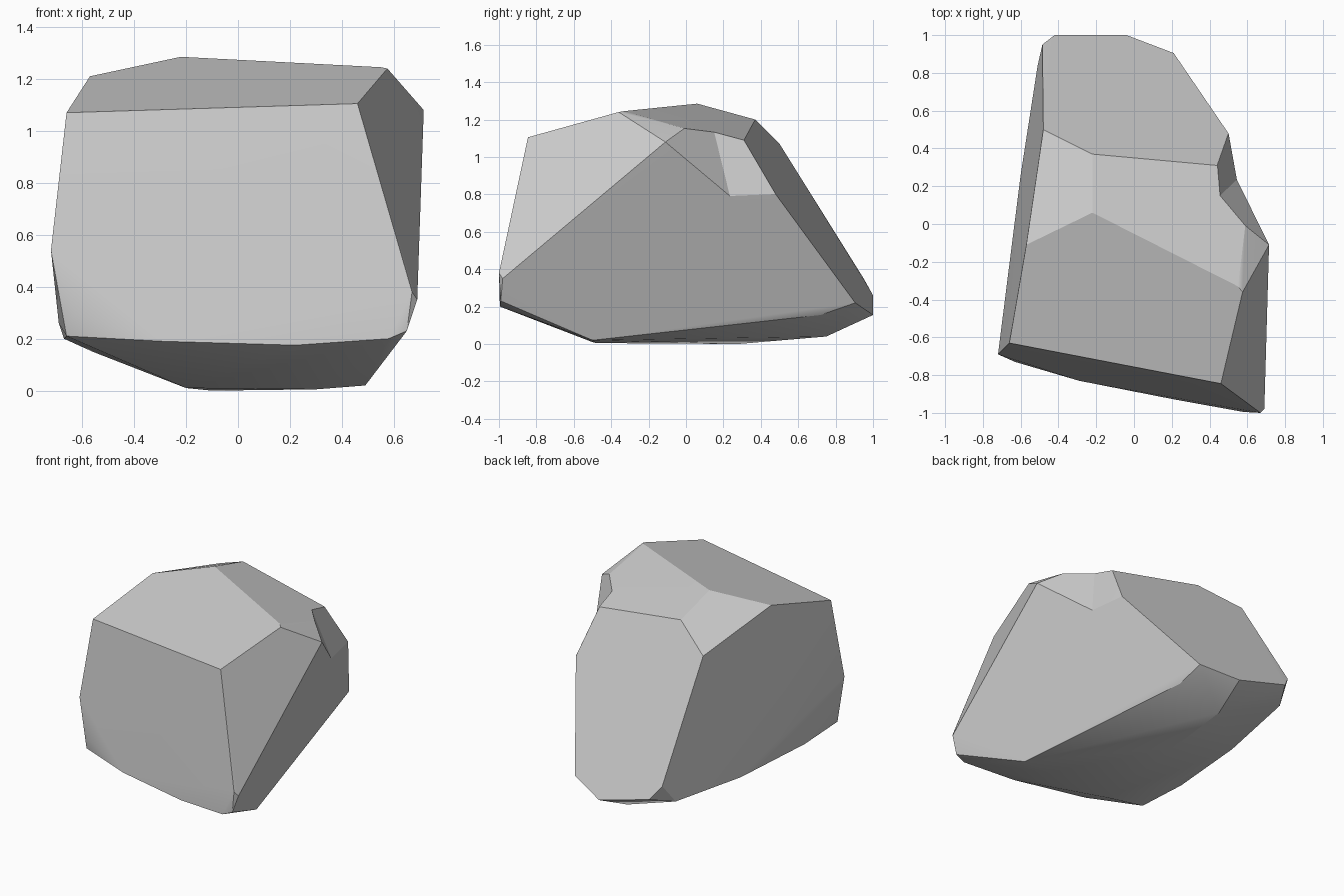
import bpy
import bmesh
from mathutils import Vector
from math import radians

default_cube = bpy.data.objects.get("Cube")
if default_cube:
    bpy.data.objects.remove(default_cube, do_unlink=True)


def make_material(name, colour):
    material = bpy.data.materials.new(name)
    material.use_nodes = True
    material.diffuse_color = colour
    shader = material.node_tree.nodes["Principled BSDF"]
    shader.inputs["Base Color"].default_value = colour
    shader.inputs["Roughness"].default_value = 0.9
    return material


def make_hull(name, points, material, flatten=0.0):
    """Wrap the corner points in a convex skin and merge nearly flat triangles."""
    bm = bmesh.new()
    for point in points:
        bm.verts.new(point)
    result = bmesh.ops.convex_hull(bm, input=bm.verts)
    unused = {item for item in result["geom_interior"] + result["geom_unused"]
              if isinstance(item, bmesh.types.BMVert)}
    bmesh.ops.delete(bm, geom=list(unused), context="VERTS")
    if flatten:
        bmesh.ops.dissolve_limit(bm, angle_limit=radians(flatten),
                                 verts=bm.verts, edges=bm.edges)
    bmesh.ops.recalc_face_normals(bm, faces=bm.faces)
    mesh = bpy.data.meshes.new(name)
    bm.to_mesh(mesh)
    bm.free()
    mesh.materials.append(material)
    hull = bpy.data.objects.new(name, mesh)
    bpy.context.scene.collection.objects.link(hull)
    return hull


stone_grey = make_material("stone_grey", (0.6, 0.6, 0.6, 1.0))

# Corners of the two slanted top facets
crown = [
    (-.66, -.63, 1.07), (.46, -.845, 1.105), (.575, -.36, 1.24), (.55, -.33, 1.245),
    (-.22, .06, 1.285), (-.57, -.11, 1.21), (-.48, .5, 1.07), (-.22, .37, 1.2),
    (.44, .31, 1.09), (.715, -.11, 1.08), (.59, 0, 1.15),
]
# Corners of the back slope and the chipped front rim
rim = [
    (.5, .48, .8), (.21, .905, .22), (-.04, 1, .155), (-.42, 1, .26), (-.485, .95, .35),
    (-.72, -.69, .54), (-.63, -.73, .295), (-.69, -.62, .26), (-.29, -.83, .19),
    (.22, -.93, .175), (.58, -.995, .2), (.65, -.99, .23), (.69, -.98, .35), (.67, -1, .38),
]
# Corners of the rounded underside
base = [
    (-.66, -.7, .21), (-.67, -.33, .2), (-.56, -.24, .15), (-.6, .26, .18), (-.51, .84, .21),
    (-.2, -.5, .01), (-.1, .28, 0), (.3, -.48, .005), (.49, -.5, .02),
    (.345, 0, .1), (.22, .72, .155), (-.08, .75, .04),
]
rock = make_hull("rock", crown + rim + base, stone_grey, flatten=3)

# Wedge that chips the upper back corner
crease_top = Vector((.455, .15, 1.135))
crease_foot = Vector((.545, .235, .79))
crease = crease_foot - crease_top
middle = (crease_top + crease_foot) / 2
ends = [crease_top - crease / 2, crease_foot + crease / 2]
front_wall = (Vector((.715, -.11, 1.08)) - middle) * 1.6
back_wall = (Vector((.47, .395, .95)) - middle) * 2.2
wedge = [end + offset for end in ends for offset in (Vector(), front_wall, back_wall)]
chip_cutter = make_hull("chip_cutter", wedge, stone_grey)
chip_cutter.hide_render = True

chip = rock.modifiers.new("chip", "BOOLEAN")
chip.operation = "DIFFERENCE"
chip.solver = "EXACT"
chip.object = chip_cutter
bpy.context.view_layer.objects.active = rock
rock.select_set(True)
bpy.ops.object.modifier_apply(modifier=chip.name)
bpy.data.objects.remove(chip_cutter, do_unlink=True)

# Crisp ridges, softly blended shallow angles
bpy.ops.object.shade_smooth_by_angle(angle=radians(24))
blend = rock.modifiers.new("blend", "WEIGHTED_NORMAL")
blend.keep_sharp = True
